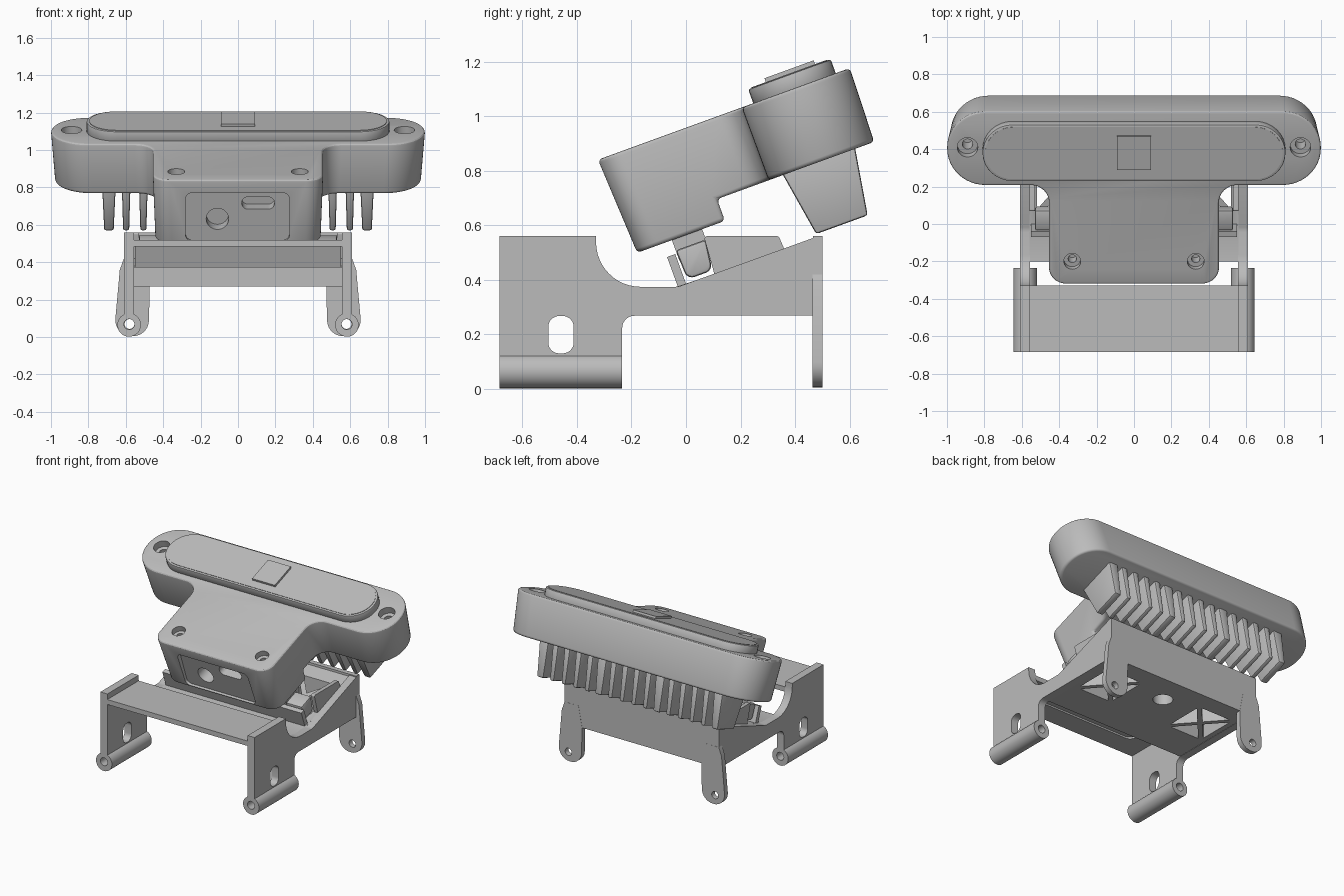
import bpy, bmesh, math
from mathutils import Vector, Matrix

cube = bpy.data.objects.get("Cube")
if cube:
    bpy.data.objects.remove(cube, do_unlink=True)

grey = bpy.data.materials.new("matte grey")
grey.use_nodes = True
grey.diffuse_color = (0.5, 0.5, 0.5, 1)
grey.node_tree.nodes["Principled BSDF"].inputs["Base Color"].default_value = (0.5, 0.5, 0.5, 1)

FLAT = Matrix.Identity(4)
TILT = Matrix.Rotation(math.radians(20), 4, 'X')
parts = []


def rounded(points, steps=8):
    """Outline from (a, b, radius) corners, each filleted by its radius."""
    out = []
    n = len(points)
    for i, p in enumerate(points):
        c = Vector(p[:2])
        r = p[2] if len(p) > 2 else 0
        if not r:
            out.append(c)
            continue
        d1 = (Vector(points[i - 1][:2]) - c).normalized()
        d2 = (Vector(points[(i + 1) % n][:2]) - c).normalized()
        half = d1.angle(d2) / 2
        centre = c + (d1 + d2).normalized() * (r / math.sin(half))
        s = c + d1 * (r / math.tan(half)) - centre
        e = c + d2 * (r / math.tan(half)) - centre
        sweep = s.angle_signed(e)
        for k in range(steps + 1):
            out.append(centre + Matrix.Rotation(-sweep * k / steps, 2) @ s)
    return out


def rect(a0, a1, b0, b1, r=0.0):
    return rounded([(a0, b0, r), (a1, b0, r), (a1, b1, r), (a0, b1, r)])


def circle(a, b, r, n=32):
    return [Vector((a + r * math.cos(math.tau * k / n), b + r * math.sin(math.tau * k / n)))
            for k in range(n)]


def prism(name, outline, lo, hi, axes="xy", frame=FLAT, taper=1.0, pivot=(0, 0)):
    """Extrude an outline; taper scales the low end about the pivot."""
    place = {"xy": lambda a, b, c: (a, b, c), "yz": lambda a, b, c: (c, a, b),
             "xz": lambda a, b, c: (a, c, b)}[axes]
    bm = bmesh.new()
    pv = Vector(pivot)
    rings = []
    for c, s in ((lo, taper), (hi, 1.0)):
        ring = [pv + (p - pv) * s for p in outline]
        rings.append([bm.verts.new(frame @ Vector(place(p.x, p.y, c))) for p in ring])
    n = len(outline)
    for i in range(n):
        j = (i + 1) % n
        bm.faces.new((rings[0][i], rings[0][j], rings[1][j], rings[1][i]))
    bm.faces.new(rings[0])
    bm.faces.new(rings[1])
    bmesh.ops.recalc_face_normals(bm, faces=bm.faces[:])
    mesh = bpy.data.meshes.new(name)
    bm.to_mesh(mesh)
    bm.free()
    mesh.materials.append(grey)
    ob = bpy.data.objects.new(name, mesh)
    bpy.context.scene.collection.objects.link(ob)
    parts.append(ob)
    return ob


def bake(ob):
    dg = bpy.context.evaluated_depsgraph_get()
    ob.data = bpy.data.meshes.new_from_object(ob.evaluated_get(dg))
    ob.modifiers.clear()


def cut(ob, *cutters):
    for c in cutters:
        m = ob.modifiers.new("cut", 'BOOLEAN')
        m.operation, m.solver, m.object = 'DIFFERENCE', 'EXACT', c
    bake(ob)
    for c in cutters:
        parts.remove(c)
        bpy.data.objects.remove(c, do_unlink=True)


def soften(ob, width, segments=3):
    m = ob.modifiers.new("soft edges", 'BEVEL')
    m.width, m.segments, m.limit_method = width, segments, 'ANGLE'
    m.angle_limit = math.radians(40)
    bake(ob)


def tilted(name, outline, lo, hi, axes="xy", **kw):
    return prism(name, outline, lo, hi, axes, TILT, **kw)


# Camera housing: T-shaped shell with a deeper front block
half = [(0.455, -0.016, 0.09), (0.455, 0.545, 0.1), (1.0, 0.545, 0.205), (1.0, 0.967, 0.205)]
outline = rounded(half + [(-x, y, r) for x, y, r in reversed(half)], 12)
housing = tilted("housing", outline, 0.53, 0.9, taper=0.97, pivot=(0, 0.6))
cut(housing, tilted("step_cutter", rect(-1.2, 1.2, 0.345, 1.2), 0.3, 0.615))
soften(housing, 0.015)
holes = []
for s in (-1, 1):
    holes += [tilted("bar_bore", circle(s * 0.89, 0.764, 0.055), 0.85, 1.0),
              tilted("bar_hole", circle(s * 0.89, 0.764, 0.028), 0.75, 0.9),
              tilted("block_bore", circle(s * 0.33, 0.115, 0.045), 0.86, 1.0),
              tilted("block_hole", circle(s * 0.33, 0.115, 0.022), 0.78, 0.9)]
cut(housing, *holes)
cut(housing, tilted("panel_cutter", rect(-0.28, 0.275, 0.545, 0.825, 0.035), -0.2, 0.02, "xz"))
cut(housing,
    tilted("round_port", circle(-0.11, 0.665, 0.06), -0.1, 0.1, "xz"),
    tilted("slot_port", rect(0.02, 0.195, 0.72, 0.79, 0.034), -0.1, 0.1, "xz"))

# Front window plate, its glass and the centre square
window = tilted("window_plate", rect(-0.81, 0.81, 0.59, 0.912, 0.16), 0.89, 0.954)
soften(window, 0.006, 2)
tilted("window_glass", rect(-0.795, 0.795, 0.603, 0.899, 0.147), 0.94, 0.957)
tilted("centre_square", rect(-0.09, 0.09, 0.66, 0.852), 0.95, 0.972)

# Heat sink fins under the bar, thicker at the group ends
for i in range(16):
    x = -0.69 + i * 0.092
    w = 0.036 if i in (0, 5, 10, 15) else 0.023
    fin = tilted("heat_sink_fin", rect(x - w, x + w, 0.6, 0.887), 0.37, 0.63,
                 taper=0.7, pivot=(x, 0.743))
    soften(fin, 0.01, 2)

# Foot rail seated in the cradle, and the neck joining it to the housing
foot = tilted("foot_rail", rounded([(0.138, 0.49), (0.142, 0.375, 0.03),
                                    (0.24, 0.375, 0.03), (0.255, 0.49)]), -0.53, 0.53, "yz")
soften(foot, 0.012, 2)
tilted("foot_neck", rect(0.138, 0.256, 0.45, 0.55), -0.41, 0.41, "yz")

# Wedge-shaped cradle floor: flat below, tilted seat above, braced openings
floor = prism("cradle_floor", rounded([(-0.2, 0.27), (0.48, 0.27), (0.48, 0.549),
                                       (-0.035, 0.374), (-0.2, 0.374)]), -0.56, 0.56, "yz")
openings = [prism("centre_hole", circle(0, 0.29, 0.065), 0.1, 0.8)]
for s in (-1, 1):
    mid = Vector((s * 0.38, 0.21))
    corners = [mid + Vector((a, b)) for a, b in
               ((-0.15, -0.17), (0.15, -0.17), (0.15, 0.17), (-0.15, 0.17))]
    for k in range(4):
        tri = [corners[k], corners[(k + 1) % 4], mid]
        c = sum(tri, Vector((0, 0))) / 3
        openings.append(prism("brace_opening", [c + (p - c) * 0.78 for p in tri], 0.1, 0.8))
cut(floor, *openings)
tilted("cradle_lip", rect(0.1, 0.132, 0.34, 0.478), -0.55, 0.55, "yz")

# Front deck with a shallow recess below, and back wall
deck = prism("front_deck", rect(-0.56, 0.56, -0.684, -0.33), 0.485, 0.52)
cut(deck, prism("recess_cutter", rect(-0.42, 0.42, -0.53, -0.4, 0.05), 0.4, 0.497))
prism("back_wall", rect(-0.61, 0.61, 0.27, 0.56), 0.465, 0.5, "xz")

# Side plates, retainers, pivot tubes and back ears, mirrored
profile = rounded([(-0.684, 0.06), (-0.234, 0.06), (-0.234, 0.268, 0.045), (0.465, 0.268),
                   (0.5, 0.3), (0.5, 0.56), (0.485, 0.56), (-0.03, 0.374, 0.08),
                   (-0.33, 0.374, 0.164), (-0.33, 0.56), (-0.684, 0.56)], 12)
ear = [(0.61, 0.42), (0.632, 0.36), (0.664, 0.005, 0.085), (0.478, 0.005, 0.085),
       (0.472, 0.27), (0.5, 0.42)]
for s, side in ((1, "left"), (-1, "right")):
    lo, hi = sorted((s * 0.555, s * 0.61))
    plate = prism(side + "_side_plate", profile, lo, hi, "yz")
    cut(plate, prism("slot_cutter", rect(-0.505, -0.412, 0.13, 0.267, 0.04), lo - 0.1, hi + 0.1, "yz"),
        prism("tube_clearance", circle(s * 0.582, 0.065, 0.04), -0.8, 0.0, "xz"))
    tube = prism(side + "_pivot_tube", circle(s * 0.582, 0.065, 0.063), -0.684, -0.234, "xz")
    cut(tube, prism("tube_bore", circle(s * 0.582, 0.068, 0.028), -0.8, 0.0, "xz"))
    lo, hi = sorted((s * 0.53, s * 0.558))
    prism(side + "_retainer", rounded([(0.065, 0.56, 0.01), (0.11, 0.4), (0.37, 0.49),
                                       (0.34, 0.56, 0.01)]), lo, hi, "yz")
    leg = prism(side + "_back_ear", rounded([(s * p[0], *p[1:]) for p in ear]), 0.464, 0.501, "xz")
    cut(leg, prism("ear_hole", circle(s * 0.58, 0.07, 0.026), 0.3, 0.7, "xz"))

# Smooth curved faces, keep hard edges
bpy.ops.object.select_all(action='DESELECT')
for ob in parts:
    ob.select_set(True)
bpy.context.view_layer.objects.active = parts[0]
bpy.ops.object.shade_smooth_by_angle(angle=math.radians(30))
